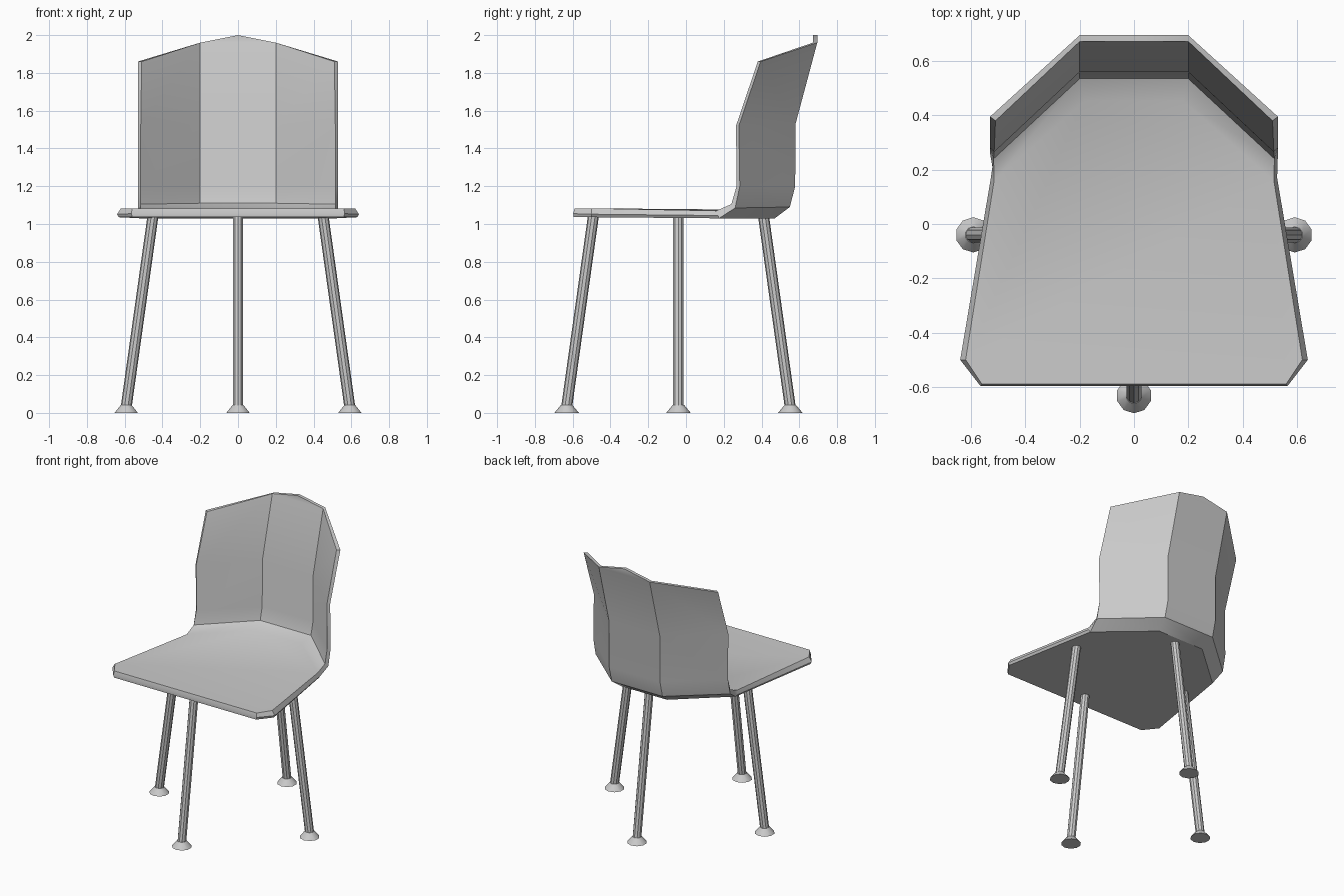
import bpy
import bmesh
import math
from mathutils import Vector

cube = bpy.data.objects.get("Cube")
if cube:
    bpy.data.objects.remove(cube, do_unlink=True)

grey = bpy.data.materials.new("light_grey")
grey.use_nodes = True
colour = (0.6, 0.6, 0.6, 1)
grey.diffuse_color = colour
grey.node_tree.nodes["Principled BSDF"].inputs["Base Color"].default_value = colour


def finish(bm, name, angle):
    """Turn a bmesh into a shaded object."""
    bmesh.ops.recalc_face_normals(bm, faces=bm.faces[:])
    mesh = bpy.data.meshes.new(name)
    bm.to_mesh(mesh)
    bm.free()
    mesh.materials.append(grey)
    obj = bpy.data.objects.new(name, mesh)
    bpy.context.collection.objects.link(obj)
    bpy.ops.object.select_all(action="DESELECT")
    obj.select_set(True)
    bpy.context.view_layer.objects.active = obj
    bpy.ops.object.shade_smooth_by_angle(angle=math.radians(angle))
    return obj


# Seat and back are one folded shell
bm = bmesh.new()


def mirrored(points):
    """Row of verts from the right end across to its mirror image."""
    full = [(-x, y, z) for x, y, z in points]
    full += [(x, y, z) for x, y, z in reversed(points)]
    return [bm.verts.new(p) for p in full]


# Each row: front edge of the wing, then the fold beside the centre panel
inner = [mirrored(r) for r in (
    [(.515, .16, 1.07), (.18, .455, 1.075)],
    [(.517, .24, 1.105), (.2, .535, 1.11)],
    [(.515, .268, 1.2), (.2, .558, 1.2)],
    [(.515, .265, 1.52), (.2, .56, 1.53)],
    [(.51, .38, 1.86), (.2, .672, 1.96)])]
outer = [mirrored(r) for r in (
    [(.515, .175, 1.03), (.18, .47, 1.03)],
    [(.53, .26, 1.085), (.2, .55, 1.09)],
    [(.53, .285, 1.2), (.2, .578, 1.2)],
    [(.53, .28, 1.52), (.2, .58, 1.53)],
    [(.53, .395, 1.86), (.2, .695, 1.96)])]
peaks = [bm.verts.new((0, y, 2.0)) for y in (.672, .695)]

for skin, peak in ((inner, peaks[0]), (outer, peaks[1])):
    for low, high in zip(skin, skin[1:]):
        for i in range(3):
            bm.faces.new((low[i], low[i + 1], high[i + 1], high[i]))
    bm.faces.new((skin[-1][1], skin[-1][2], peak))

# Top rim
rim_in, rim_out = (s[-1][:2] + [p] + s[-1][2:]
                   for s, p in ((inner, peaks[0]), (outer, peaks[1])))
for i in range(4):
    bm.faces.new((rim_in[i], rim_in[i + 1], rim_out[i + 1], rim_out[i]))

# Seat outline in three layers, bevelled along the edge
top = mirrored([(.56, -.59, 1.083), (.62, -.5, 1.083)])
mid = mirrored([(.565, -.597, 1.055), (.64, -.5, 1.052), (.527, .17, 1.045)])
low = mirrored([(.56, -.595, 1.038), (.632, -.5, 1.036)])


def loop(front, back):
    """Seat outline running from the right front round to the left front."""
    return front[:2] + back + front[2:]


bm.faces.new(loop(top, inner[0]))
bm.faces.new(loop(low, outer[0]))
top_edge = top[:2] + [inner[0][0], inner[0][3]] + top[2:]
low_edge = low[:2] + [outer[0][0], outer[0][3]] + low[2:]
for a, b in ((top_edge, mid), (mid, low_edge)):
    for i in (0, 1, 3, 4, 5):
        j = (i + 1) % 6
        bm.faces.new((a[i], a[j], b[j], b[i]))

# Front edges of the wings
for side, m in ((0, mid[2]), (3, mid[3])):
    bm.faces.new((inner[0][side], inner[1][side], outer[1][side],
                  outer[0][side], m))
    for k in range(1, 4):
        bm.faces.new((inner[k][side], inner[k + 1][side],
                      outer[k + 1][side], outer[k][side]))
finish(bm, "seat_shell", 30)


def add_leg(name, direction):
    """Splayed tube leg with a flared foot."""
    centre = Vector((0, -.04, 0))
    foot = centre + Vector(direction) * .592
    head = centre + Vector(direction) * .45 + Vector((0, 0, 1.045))
    foot_top = foot + Vector((0, 0, .03))
    axis = head - foot_top
    bm = bmesh.new()
    made = bmesh.ops.create_cone(bm, cap_ends=True, segments=10,
                                 radius1=.029, radius2=.029,
                                 depth=axis.length)["verts"]
    turn = axis.to_track_quat("Z", "Y").to_matrix()
    bmesh.ops.rotate(bm, verts=made, matrix=turn, cent=(0, 0, 0))
    bmesh.ops.translate(bm, verts=made, vec=(head + foot_top) / 2)
    finish(bm, name + "_leg", 30)

    bm = bmesh.new()
    made = bmesh.ops.create_cone(bm, cap_ends=True, segments=10,
                                 radius1=.065, radius2=.03,
                                 depth=.042)["verts"]
    bmesh.ops.translate(bm, verts=made, vec=foot + Vector((0, 0, .021)))
    finish(bm, name + "_foot", 30)


for name, direction in (("front", (0, -1, 0)), ("back", (0, 1, 0)),
                        ("left", (1, 0, 0)), ("right", (-1, 0, 0))):
    add_leg(name, direction)
